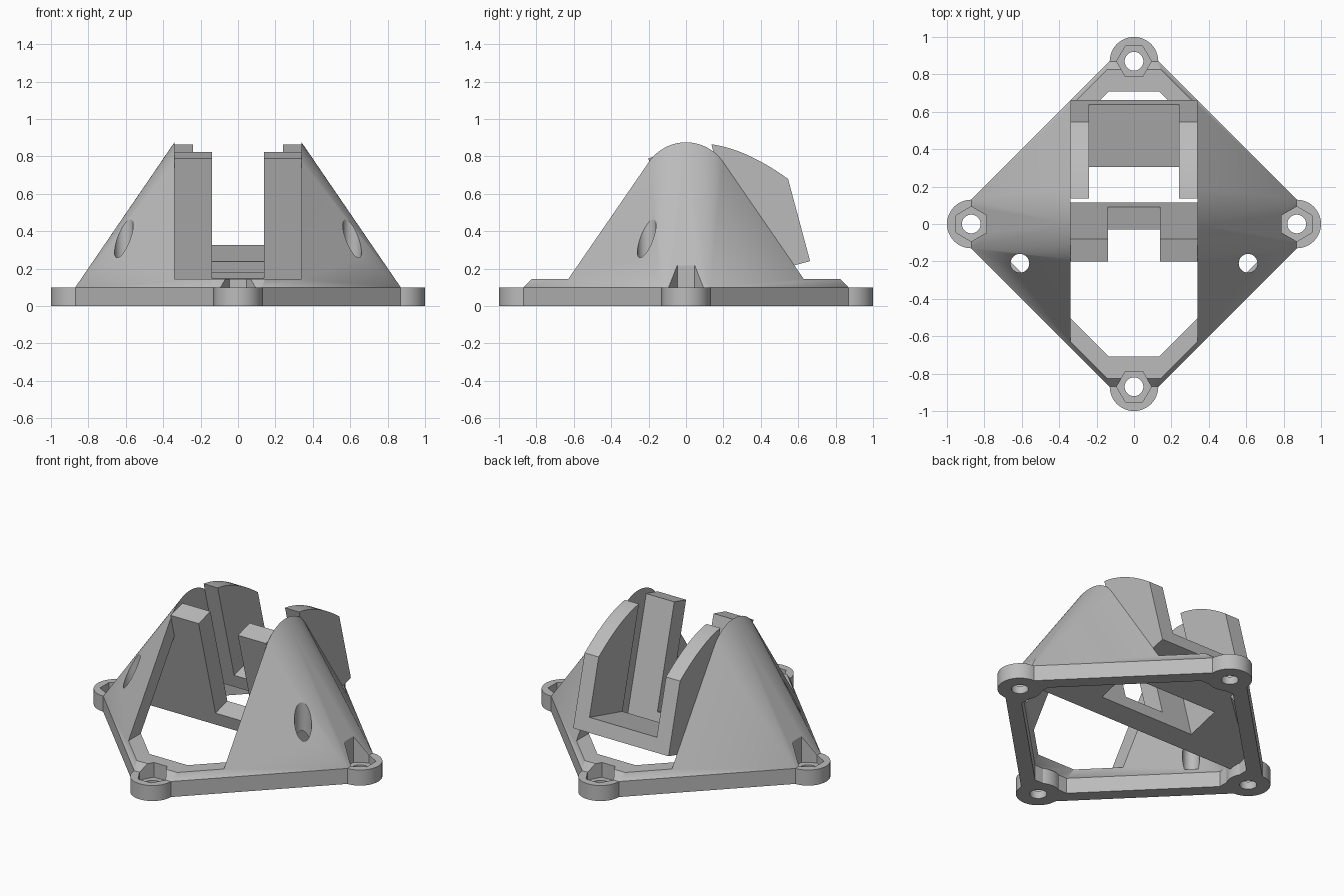
import bpy, bmesh, math
from mathutils import Matrix, Vector

cube = bpy.data.objects.get("Cube")
if cube:
    bpy.data.objects.remove(cube, do_unlink=True)

TILT = Matrix.Rotation(math.radians(15), 4, 'X')   # lean of the holder
WALL = 0.34                                        # half width of the channel
EAR = 0.87                                         # ear distance from centre

grey = bpy.data.materials.new("plain grey")
grey.use_nodes = True
COLOUR = (0.5, 0.5, 0.5, 1)
grey.diffuse_color = COLOUR
grey.node_tree.nodes["Principled BSDF"].inputs["Base Color"].default_value = COLOUR


def finish(name, bm):
    bmesh.ops.recalc_face_normals(bm, faces=bm.faces[:])
    mesh = bpy.data.meshes.new(name)
    bm.to_mesh(mesh)
    bm.free()
    mesh.materials.append(grey)
    obj = bpy.data.objects.new(name, mesh)
    bpy.context.collection.objects.link(obj)
    return obj


def block(name, x, y, z, matrix=None):
    bm = bmesh.new()
    size = [b - a for a, b in (x, y, z)]
    mid = [(a + b) / 2 for a, b in (x, y, z)]
    bmesh.ops.create_cube(bm, size=1, matrix=Matrix.Translation(mid) @ Matrix.Diagonal((*size, 1)))
    if matrix:
        bm.transform(matrix)
    return finish(name, bm)


def prism(name, centre, radius, z0, z1, sides=48, turn=0.0):
    bm = bmesh.new()
    place = Matrix.Translation((*centre, (z0 + z1) / 2)) @ Matrix.Rotation(turn, 4, 'Z')
    bmesh.ops.create_cone(bm, cap_ends=True, segments=sides, radius1=radius,
                          radius2=radius, depth=z1 - z0, matrix=place)
    return finish(name, bm)


def tent(name, flat, reach, radius, bottom):
    """Hull of a cut-corner diamond base and a rounded ridge across x."""
    bm = bmesh.new()
    for z in (bottom, 0.1):
        for sx in (-1, 1):
            for sy in (-1, 1):
                bm.verts.new((sx * flat, sy * (reach - flat), z))
                bm.verts.new((sx * (reach - flat), sy * flat, z))
    for sx in (-1, 1):
        for i in range(33):
            a = math.radians(-55.5 + 111 * i / 32)
            bm.verts.new((sx * WALL, radius * math.sin(a), 0.635 + radius * math.cos(a)))
    bmesh.ops.convex_hull(bm, input=bm.verts[:])
    loose = [v for v in bm.verts if not v.link_faces]
    bmesh.ops.delete(bm, geom=loose, context='VERTS')
    bmesh.ops.dissolve_limit(bm, angle_limit=0.002, verts=bm.verts[:], edges=bm.edges[:])
    return finish(name, bm)


def combine(target, tool, operation):
    mod = target.modifiers.new("cut", 'BOOLEAN')
    mod.operation = operation
    mod.solver = 'EXACT'
    mod.object = tool
    bpy.context.view_layer.objects.active = target
    bpy.ops.object.modifier_apply(modifier=mod.name)
    bpy.data.objects.remove(tool, do_unlink=True)


# Hollow of the shell, left solid where the tilted holder meets the sides
hollow = tent("hollow", 0.755, 0.875, 0.137, -0.1)
for side in (-1, 1):
    x = sorted((side * WALL, side * 1.2))
    combine(hollow, block("side_fill", x, (0.01, 1.5), (0.06, 1.5), TILT), 'DIFFERENCE')

# Main shell with diamond base, channel and ears
shell = tent("shell_and_base", EAR, 1.0, 0.24, 0.0)
combine(shell, hollow, 'DIFFERENCE')
combine(shell, block("channel", (-WALL, WALL), (-1.2, 1.2), (0.145, 1.2)), 'DIFFERENCE')

ears = [(EAR, 0), (0, EAR), (-EAR, 0), (0, -EAR)]
for centre in ears:
    combine(shell, prism("ear", centre, 0.13, 0, 0.1), 'UNION')

# Nut pockets and bolt holes in the ears
for i, centre in enumerate(ears):
    turn = math.pi / 6 if i % 2 else 0
    combine(shell, prism("nut_pocket", centre, 0.093, 0.05, 0.6, 6, turn), 'DIFFERENCE')
    combine(shell, prism("bolt_hole", centre, 0.05, -0.1, 0.3), 'DIFFERENCE')

# Vertical openings through the front slopes
for side in (-1, 1):
    combine(shell, prism("slope_hole", (side * 0.61, -0.21), 0.05, 0.12, 0.8), 'DIFFERENCE')

# Tilted holder: front posts joined by a low bar, and a rear floor
for side, label in ((1, "left"), (-1, "right")):
    block(label + "_post", sorted((side * 0.14, side * WALL)), (0.01, 0.135), (0.06, 0.815), TILT)
block("cross_bar", (-0.14, 0.14), (0.01, 0.135), (0.06, 0.15), TILT)
block("rear_floor", (-0.24, 0.24), (0.355, 0.703), (0.06, 0.15), TILT)

# Rear cheeks with a bowed top edge
outline = [(0.703, 0.06), (0.355, 0.06)]
for i in range(17):
    t = i / 16
    outline.append((0.355 + 0.348 * t, 0.80 - 0.285 * t + 0.14 * t * (1 - t)))
for side, label in ((1, "left"), (-1, "right")):
    bm = bmesh.new()
    face = bm.faces.new([bm.verts.new((side * 0.24, u, v)) for u, v in outline])
    grown = bmesh.ops.extrude_face_region(bm, geom=[face])["geom"]
    moved = [g for g in grown if isinstance(g, bmesh.types.BMVert)]
    bmesh.ops.translate(bm, verts=moved, vec=Vector((side * 0.1, 0, 0)))
    bm.transform(TILT)
    finish(label + "_cheek", bm)

# Smooth the curves, keep the edges sharp
for obj in bpy.context.collection.objects:
    if obj.type == 'MESH':
        bpy.ops.object.select_all(action='DESELECT')
        obj.select_set(True)
        bpy.context.view_layer.objects.active = obj
        bpy.ops.object.shade_smooth_by_angle(angle=math.radians(25))
